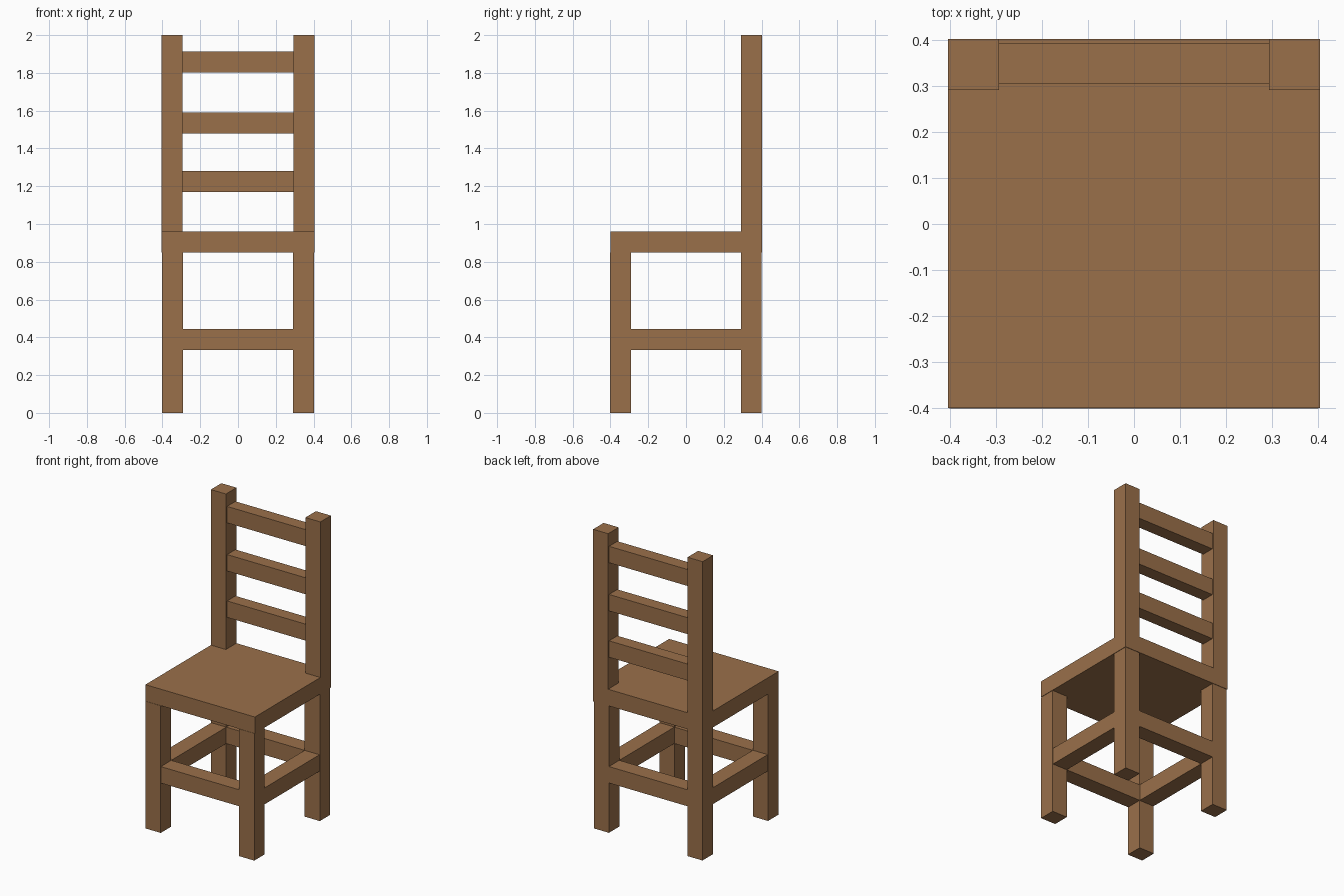
import bpy

if "Cube" in bpy.data.objects:
    bpy.data.objects.remove(bpy.data.objects["Cube"])

wood = bpy.data.materials.new("brown wood")
wood.diffuse_color = (0.323, 0.162, 0.0685, 1.0)
wood.use_nodes = True
wood.node_tree.nodes["Principled BSDF"].inputs["Base Color"].default_value = wood.diffuse_color


def box(name, x, y, z):
    """Box spanning the (min, max) range on each axis."""
    bpy.ops.mesh.primitive_cube_add(size=1, location=[(a + b) / 2 for a, b in (x, y, z)])
    ob = bpy.context.object
    ob.name = name
    ob.scale = [b - a for a, b in (x, y, z)]
    bpy.ops.object.transform_apply(location=False, rotation=False, scale=True)
    ob.data.materials.append(wood)
    return ob


def side_range(s, inner, outer):
    return tuple(sorted((s * inner, s * outer)))


# Seat slab
box("seat", (-0.405, 0.405), (-0.40, 0.403), (0.85, 0.96))

for s, side in ((-1, "left"), (1, "right")):
    # Legs, and the back posts rising from the seat
    leg_x = side_range(s, 0.29, 0.402)
    box(f"front_leg_{side}", leg_x, (-0.402, -0.292), (0, 0.85))
    box(f"back_leg_{side}", leg_x, (0.29, 0.40), (0, 0.85))
    box(f"back_post_{side}", side_range(s, 0.294, 0.405), (0.292, 0.403), (0.96, 2.0))
    # Side stretcher, flush with the outer leg faces
    box(f"side_stretcher_{side}", side_range(s, 0.29, 0.40), (-0.292, 0.29), (0.333, 0.443))

# Front and back stretchers
box("front_stretcher", (-0.29, 0.29), (-0.401, -0.291), (0.333, 0.443))
box("back_stretcher", (-0.29, 0.29), (0.29, 0.40), (0.333, 0.443))

# Ladder back slats
for i, z in enumerate((1.17, 1.48, 1.802)):
    box(f"back_slat_{i + 1}", (-0.295, 0.295), (0.305, 0.393), (z, z + 0.11))
